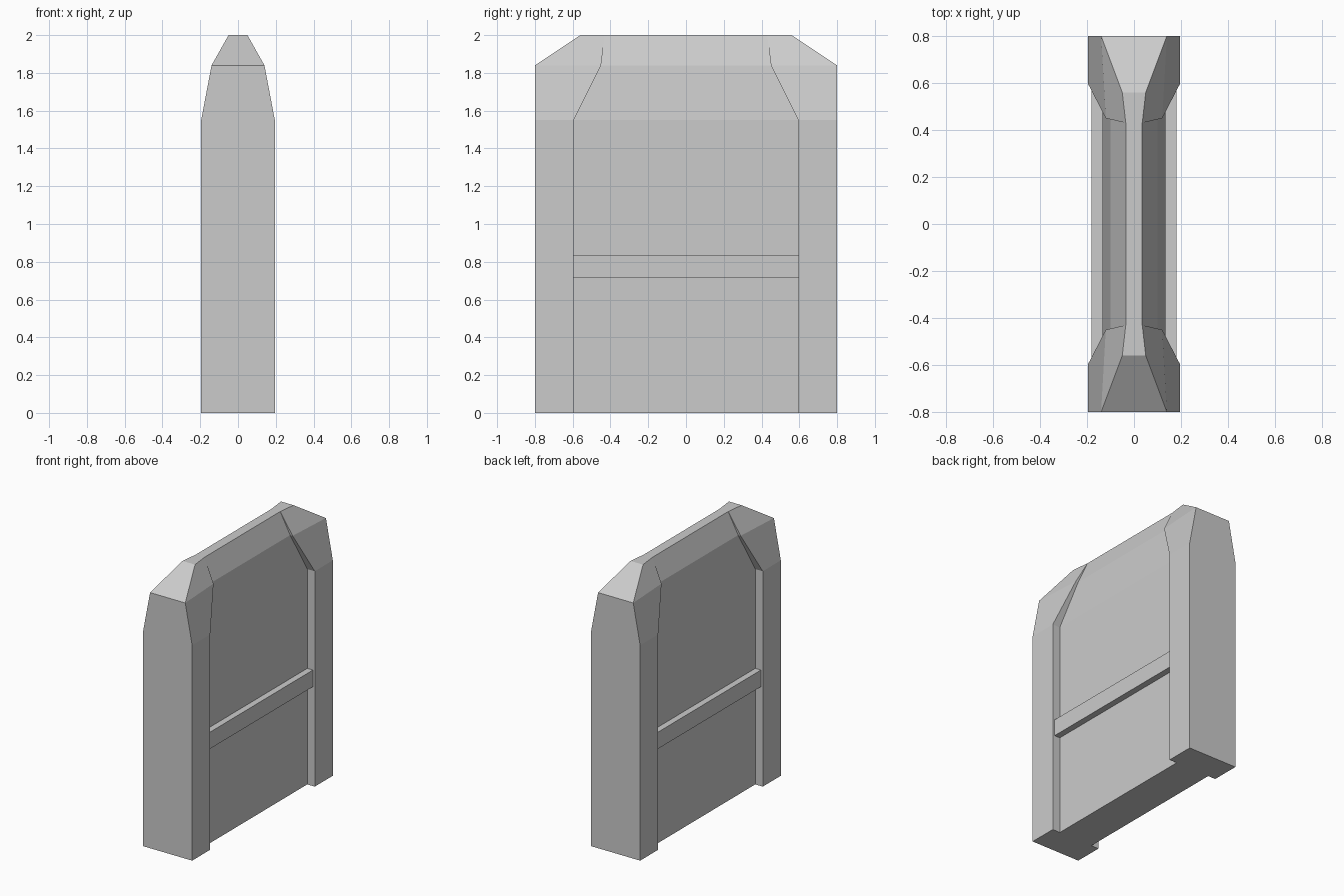
import bpy, bmesh

if "Cube" in bpy.data.objects:
    bpy.data.objects.remove(bpy.data.objects["Cube"])

# Each level: z, outer post corner (x, y), inner post corner (x, y), panel half thickness
LEVELS = [
    (0.00, (0.195, 0.80), (0.195, 0.595), 0.135),
    (1.55, (0.195, 0.80), (0.195, 0.595), 0.135),
    (1.84, (0.14, 0.80), (0.12, 0.45), 0.10),
    (2.00, (0.05, 0.56), (0.035, 0.43), 0.035),
]


def ring(outer, inner, panel):
    """H-shaped cross-section, counter-clockwise, from one quarter mirrored."""
    q = [(panel, inner[1]), inner, outer]
    r = q + [(-x, y) for x, y in reversed(q)]
    return r + [(-x, -y) for x, y in r]


def finish(bm, name):
    bmesh.ops.recalc_face_normals(bm, faces=bm.faces)
    mesh = bpy.data.meshes.new(name)
    bm.to_mesh(mesh)
    bm.free()
    ob = bpy.data.objects.new(name, mesh)
    bpy.context.collection.objects.link(ob)
    return ob


# Wall slab: two tapered end posts joined by a recessed panel
bm = bmesh.new()
rings = [[bm.verts.new((x, y, z)) for x, y in ring(o, i, p)] for z, o, i, p in LEVELS]
n = len(rings[0])
for low, high in zip(rings, rings[1:]):
    for k in range(n):
        j = (k + 1) % n
        bm.faces.new((low[k], low[j], high[j], high[k]))
bm.faces.new(rings[0][::-1])
bm.faces.new(rings[-1])
bmesh.ops.remove_doubles(bm, verts=bm.verts, dist=0.0005)
finish(bm, "wall_slab")

# Horizontal rail projecting from both panel faces
bm = bmesh.new()
bmesh.ops.create_cube(bm, size=1)
bmesh.ops.scale(bm, vec=(0.36, 1.19, 0.12), verts=bm.verts)
bmesh.ops.translate(bm, vec=(0, 0, 0.775), verts=bm.verts)
finish(bm, "cross_rail")
